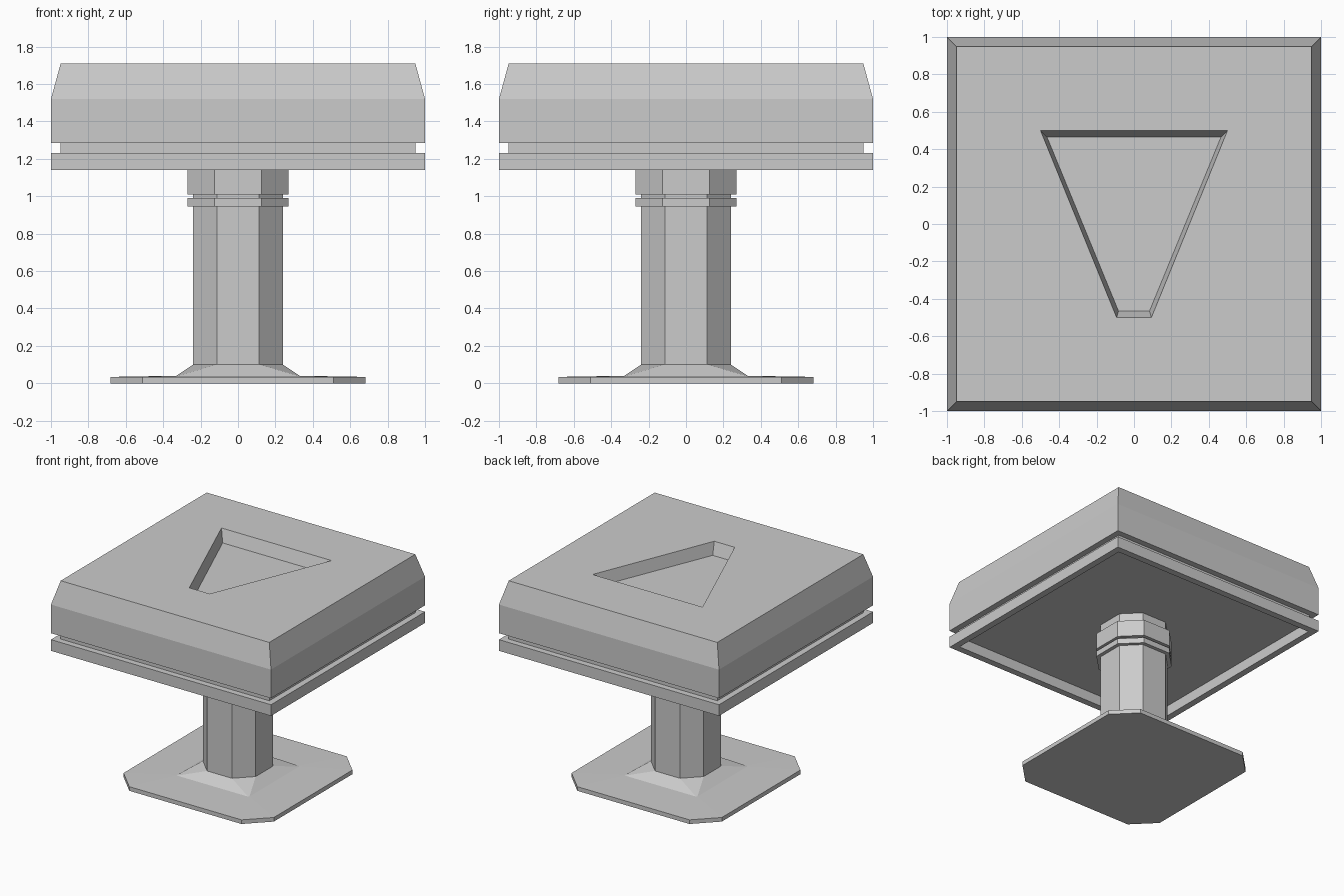
import bpy
import bmesh

cube = bpy.data.objects.get("Cube")
if cube:
    bpy.data.objects.remove(cube, do_unlink=True)

grey = bpy.data.materials.new("plain grey")
grey.use_nodes = True
grey.diffuse_color = (0.6, 0.6, 0.6, 1)
grey.node_tree.nodes["Principled BSDF"].inputs["Base Color"].default_value = (0.6, 0.6, 0.6, 1)


def square(half, z):
    return [(-half, -half, z), (half, -half, z), (half, half, z), (-half, half, z)]


def wedge(back, front, depth, z):
    """Tapered outline, wide at the back and narrow at the front."""
    return [(-front, -depth, z), (front, -depth, z), (back, depth, z), (-back, depth, z)]


def chamfered(half, flat, z):
    """Square outline with cut corners; flat is half of each straight side."""
    ring = []
    x, y, u, v = flat, -half, half, -flat
    for _ in range(4):
        ring += [(x, y, z), (u, v, z)]
        x, y, u, v = -y, x, -v, u
    return ring


def loft(name, rings):
    """Skin a stack of matching outlines and cap both ends."""
    bm = bmesh.new()
    loops = [[bm.verts.new(p) for p in ring] for ring in rings]
    n = len(loops[0])
    for low, high in zip(loops, loops[1:]):
        for i in range(n):
            j = (i + 1) % n
            bm.faces.new((low[i], low[j], high[j], high[i]))
    bm.faces.new(loops[0][::-1])
    bm.faces.new(loops[-1])
    bmesh.ops.recalc_face_normals(bm, faces=bm.faces[:])
    mesh = bpy.data.meshes.new(name)
    bm.to_mesh(mesh)
    bm.free()
    mesh.materials.append(grey)
    obj = bpy.data.objects.new(name, mesh)
    bpy.context.collection.objects.link(obj)
    return obj


# Foot plate with a flared socket for the column
loft("foot_plate", [
    chamfered(0.683, 0.51, 0),
    chamfered(0.683, 0.51, 0.034),
    chamfered(0.33, 0.322, 0.04),
    chamfered(0.24, 0.113, 0.1),
])

# Eight-sided column and its two collars
loft("column", [chamfered(0.24, 0.113, z) for z in (0.09, 1.225)])
for name, low, high in (("lower_collar", 0.945, 0.99), ("upper_collar", 1.01, 1.145)):
    loft(name, [chamfered(0.27, 0.125, z) for z in (low, high)])

# Head: hollow underside, rim, groove, body, sloped shoulder, sunken wedge on top
loft("head", [
    square(0.945, 1.225),
    square(0.945, 1.14),
    square(1, 1.14),
    square(1, 1.232),
    square(0.95, 1.232),
    square(0.95, 1.285),
    square(1, 1.285),
    square(1, 1.52),
    square(0.948, 1.71),
    wedge(0.5, 0.093, 0.5, 1.71),
    wedge(0.465, 0.083, 0.465, 1.61),
])
